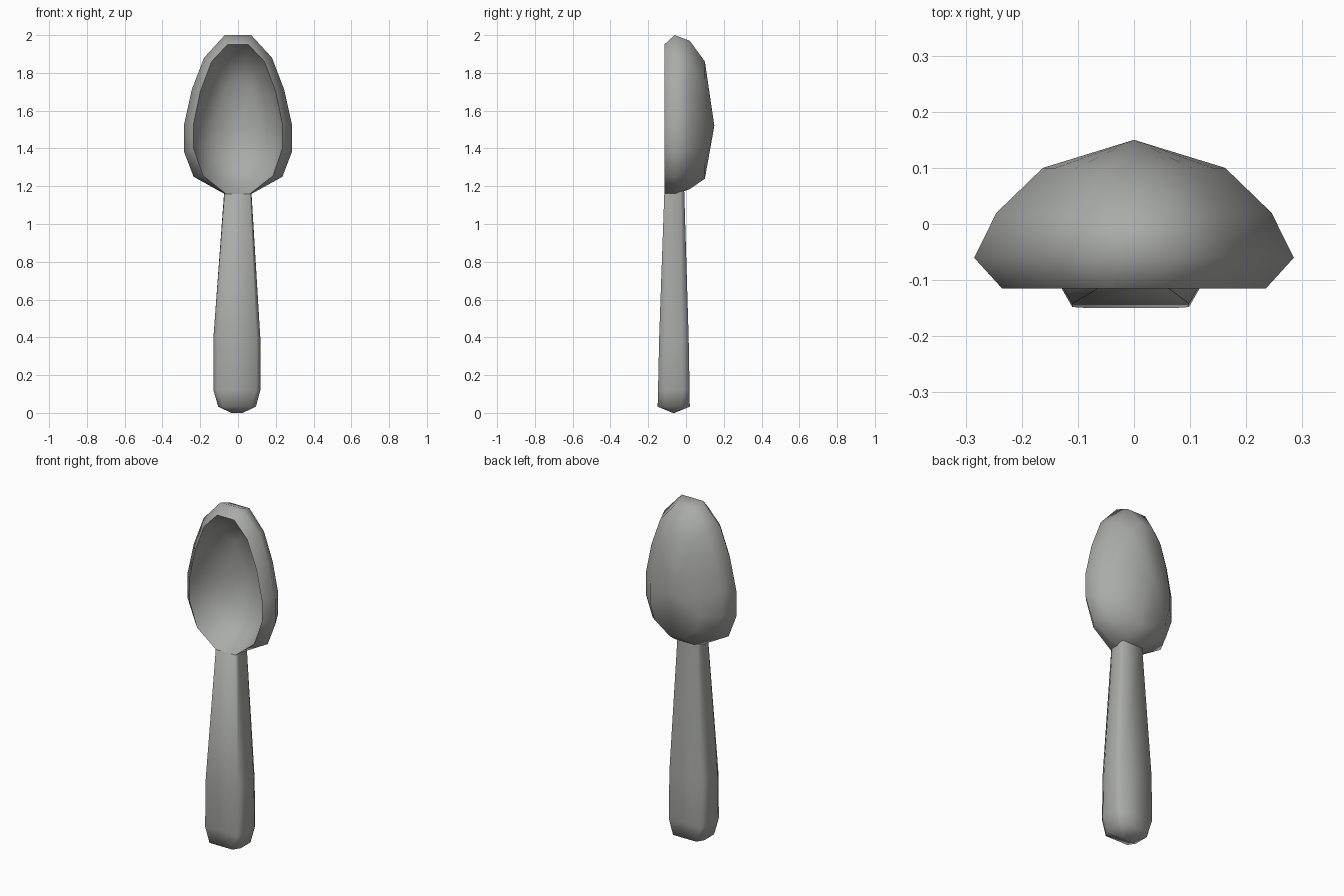
import bpy, bmesh, math

if "Cube" in bpy.data.objects:
    bpy.data.objects.remove(bpy.data.objects["Cube"])

metal = bpy.data.materials.new("grey metal")
metal.diffuse_color = (0.40, 0.41, 0.39, 1)
metal.use_nodes = True
metal.node_tree.nodes["Principled BSDF"].inputs["Base Color"].default_value = metal.diffuse_color


def loft(name, rings, start_tip=None, end_tip=None):
    """Skin closed rings of equal length; close ends with a tip point or a flat cap."""
    bm = bmesh.new()
    loops = [[bm.verts.new(p) for p in r] for r in rings]
    n = len(loops[0])
    for a, b in zip(loops, loops[1:]):
        for i in range(n):
            j = (i + 1) % n
            bm.faces.new((a[i], a[j], b[j], b[i]))
    for loop, tip in ((loops[0], start_tip), (loops[-1], end_tip)):
        if tip:
            t = bm.verts.new(tip)
            for i in range(n):
                bm.faces.new((loop[i], loop[(i + 1) % n], t))
        else:
            bm.faces.new(loop)
    bmesh.ops.recalc_face_normals(bm, faces=bm.faces)
    me = bpy.data.meshes.new(name)
    bm.to_mesh(me)
    bm.free()
    me.materials.append(metal)
    ob = bpy.data.objects.new(name, me)
    bpy.context.collection.objects.link(ob)
    bpy.ops.object.select_all(action='DESELECT')
    ob.select_set(True)
    bpy.context.view_layer.objects.active = ob
    bpy.ops.object.shade_smooth_by_angle(angle=math.radians(75))
    return ob


# Bowl: right-hand half outlines (x, z), mirrored to closed rings
WIDE = [(0.064, 1.155), (0.235, 1.25), (0.285, 1.38), (0.285, 1.53),
        (0.245, 1.71), (0.18, 1.88), (0.07, 2.0)]
RIM = [(0.064, 1.16), (0.185, 1.255), (0.235, 1.40), (0.235, 1.53),
       (0.20, 1.70), (0.14, 1.86), (0.055, 1.95)]


def bowl_ring(half, y, sx=1, z0=None, z1=None):
    lo, hi = half[0][1], half[-1][1]
    z0, z1 = z0 or lo, z1 or hi
    pts = [(x * sx, y, z0 + (z - lo) / (hi - lo) * (z1 - z0)) for x, z in half]
    return pts + [(-x, y, z) for x, y, z in reversed(pts)]


loft("bowl", [
    bowl_ring(WIDE, 0.10, 0.57, 1.24, 1.86),
    bowl_ring(WIDE, 0.02, 0.86, 1.185, 1.97),
    bowl_ring(WIDE, -0.06),
    bowl_ring(RIM, -0.115),
    bowl_ring(RIM, 0.0, 0.87, 1.22, 1.88),
    bowl_ring(RIM, 0.07, 0.52, 1.30, 1.76),
], start_tip=(0, 0.15, 1.52), end_tip=(0, 0.11, 1.52))


# Handle: bevelled box sections; rise lifts the back edge into the bowl
def handle_ring(z, cx, w, y0, y1, bx, by, rise=0):
    half = [(w - bx, y0), (w, y0 + by), (w, y1 - by), (w - bx, y1)]
    pts = half + [(-x, y) for x, y in reversed(half)]
    return [(cx + x, y, z + rise * (y - y0) / (y1 - y0)) for x, y in pts]


loft("handle", [handle_ring(*s) for s in (
    (0.0, -0.005, 0.03, -0.07, -0.06, 0.005, 0.003),
    (0.033, -0.005, 0.10, -0.15, 0.02, 0.025, 0.04),
    (0.12, -0.006, 0.124, -0.148, 0.019, 0.02, 0.035),
    (0.40, -0.006, 0.124, -0.142, 0.014, 0.02, 0.035),
    (1.158, -0.001, 0.071, -0.115, -0.01, 0.008, 0.02, 0.035),
)])
